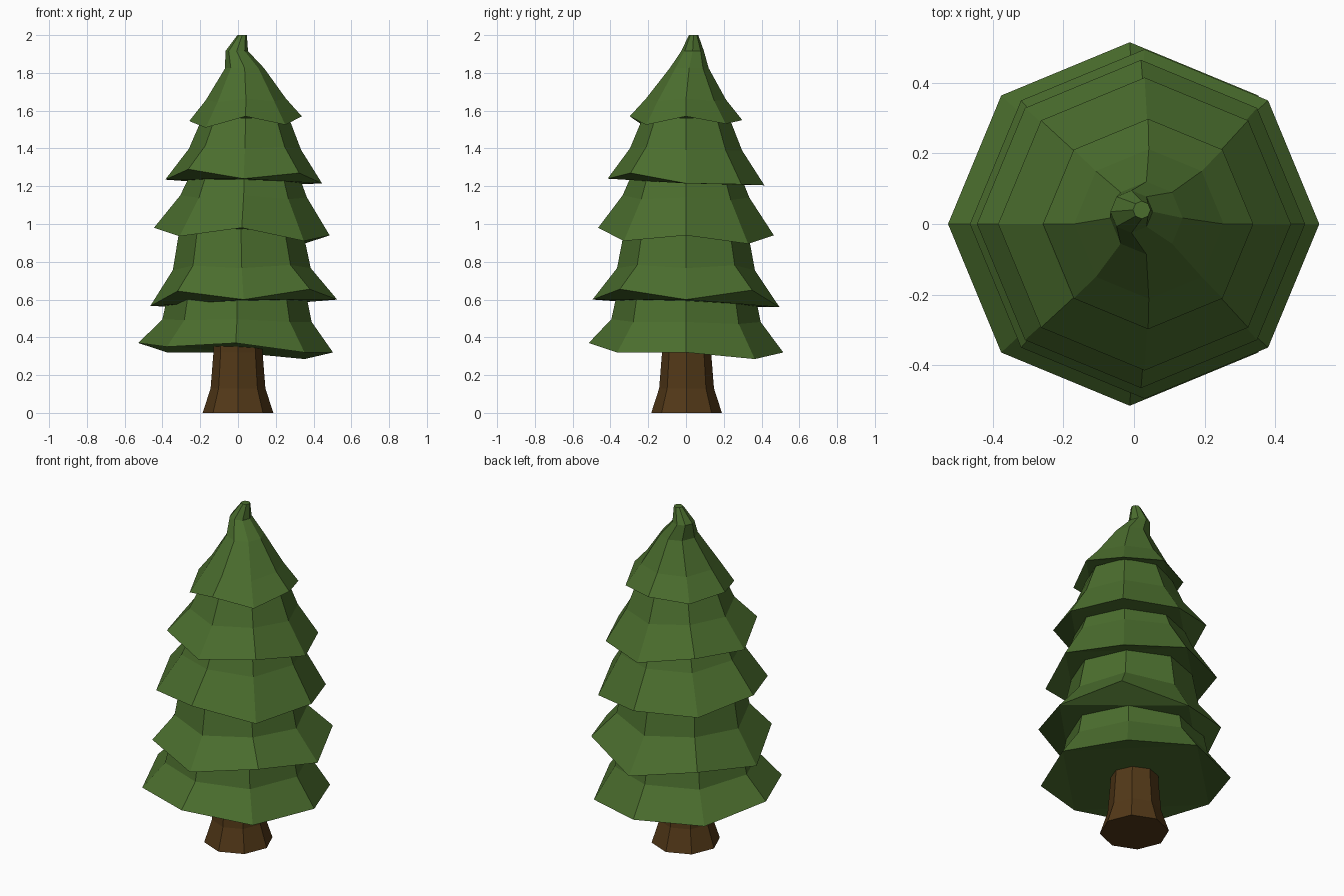
import bpy, bmesh, math

if "Cube" in bpy.data.objects:
    bpy.data.objects.remove(bpy.data.objects["Cube"])

SIDES = 8


def material(name, color):
    m = bpy.data.materials.new(name)
    m.diffuse_color = (*color, 1)
    m.use_nodes = True
    m.node_tree.nodes["Principled BSDF"].inputs["Base Color"].default_value = m.diffuse_color
    return m


def loft(name, rings, mat):
    """Skin 8-sided rings of (cx, cy, radius, [z per corner]) and cap both ends."""
    bm = bmesh.new()
    loops = []
    for cx, cy, r, zs in rings:
        loops.append([bm.verts.new((cx + r * math.cos(i * math.tau / SIDES),
                                    cy + r * math.sin(i * math.tau / SIDES), zs[i]))
                      for i in range(SIDES)])
    for a, b in zip(loops, loops[1:]):
        for i in range(SIDES):
            j = (i + 1) % SIDES
            bm.faces.new((a[i], a[j], b[j], b[i]))
    # underside: corner triangles around a central quad, so the wavy rim folds cleanly
    base = loops[0]
    for i in range(0, SIDES, 2):
        bm.faces.new((base[i], base[(i + 2) % SIDES], base[i + 1]))
    bm.faces.new(base[::2][::-1])
    bm.faces.new(loops[-1])
    bmesh.ops.recalc_face_normals(bm, faces=bm.faces)
    mesh = bpy.data.meshes.new(name)
    bm.to_mesh(mesh)
    bm.free()
    mesh.materials.append(mat)
    obj = bpy.data.objects.new(name, mesh)
    bpy.context.collection.objects.link(obj)


green = material("needles", (0.07, 0.155, 0.027))
brown = material("bark", (0.085, 0.04, 0.009))

# Trunk with flared foot
loft("trunk", [(0, 0.003, r, [z] * SIDES) for r, z in
               [(0.187, 0), (0.145, 0.13), (0.13, 0.32), (0.13, 0.45)]], brown)

# Foliage tiers: rim centre x, rim radius, rim heights from +x counter-clockwise,
# then upper rings (cx, cy, radius, z)
tiers = [
    (-0.012, 0.515, [.32, .285, .32, .32, .37, .35, .37, .32],
     [(-0.005, 0, 0.395, 0.485), (-0.005, 0, 0.355, 0.68)]),
    (0.03, 0.495, [.60, .65, .56, .62, .565, .645, .60, .655],
     [(0.02, 0, 0.365, 0.77), (0.015, 0, 0.32, 1.0)]),
    (0.02, 0.465, [.94, .895, .94, .935, .98, .935, .98, .91],
     [(0.03, 0, 0.335, 1.14), (0.035, 0, 0.275, 1.29)]),
    (0.03, 0.415, [1.215, 1.21, 1.205, 1.26, 1.235, 1.29, 1.24, 1.27],
     [(0.037, 0, 0.297, 1.40), (0.04, 0, 0.23, 1.56)]),
    (0.04, 0.298, [1.57, 1.53, 1.55, 1.53, 1.545, 1.51, 1.57, 1.525],
     [(0.042, 0, 0.212, 1.655), (0.035, 0.017, 0.103, 1.825),
      (-0.007, 0.035, 0.06, 1.915), (0.022, 0.04, 0.025, 2.0)]),
]
for n, (cx, r, zs, upper) in enumerate(tiers, 1):
    mean = sum(zs) / SIDES
    rings = [(cx, 0, r, zs)]
    for k, (ux, uy, ur, uz) in enumerate(upper):
        # the first ring above the rim echoes the rim's wave slightly
        wave = 0.3 if k == 0 else 0
        rings.append((ux, uy, ur, [uz + wave * (z - mean) for z in zs]))
    loft(f"foliage_tier_{n}", rings, green)
